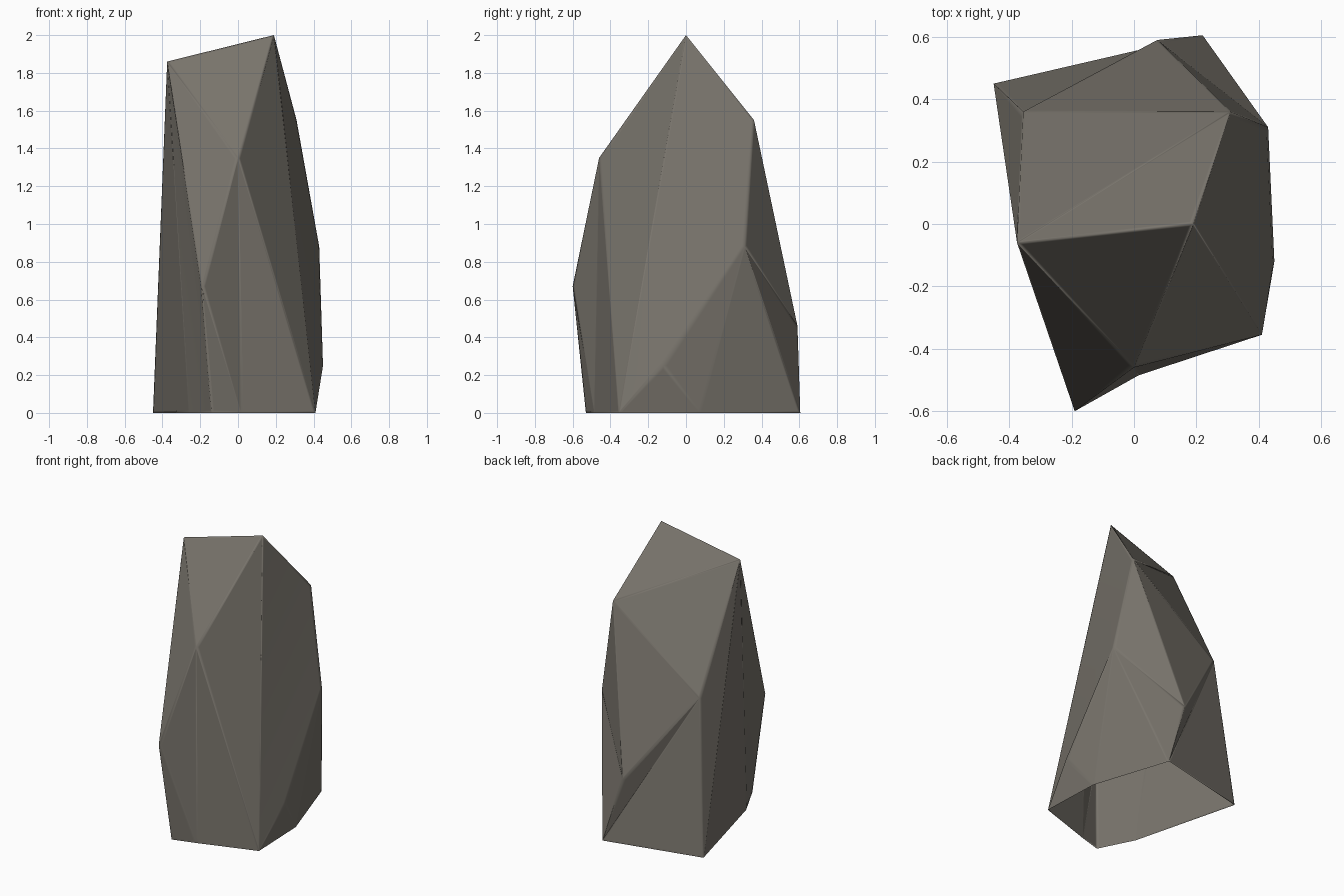
import bpy, bmesh

if "Cube" in bpy.data.objects:
    bpy.data.objects.remove(bpy.data.objects["Cube"])

# Corner points of the standing stone
P = {
    # crown
    'A': (0.19, 0.0, 2.0), 'B': (-0.375, -0.06, 1.86),
    'G': (0.31, 0.36, 1.55), 'I': (-0.355, 0.36, 1.05),
    # middle
    'C': (0.0, -0.46, 1.35), 'D': (-0.19, -0.60, 0.67),
    'H': (0.43, 0.31, 0.88), 'K': (0.45, -0.12, 0.25), 'M': (0.075, 0.59, 0.46),
    # foot
    'E': (-0.14, -0.53, 0), 'F': (0.41, -0.355, 0), 'N': (0.395, 0.07, 0),
    'L': (0.22, 0.605, 0), 'J': (-0.45, 0.45, 0), 'Q': (-0.26, -0.29, 0),
    'R': (0.015, -0.485, 0),
}

# Facets: crown, front, right, back, left (the underside is open)
FACETS = ("ABG BIG "
          "ACB BCD CDR DER CRF ACF "
          "AFKHG FNK KNH HNL HLM HMG "
          "GMI IML IJL "
          "BIJ BJQ BQED").split()

bm = bmesh.new()
verts = {k: bm.verts.new(co) for k, co in P.items()}
for f in FACETS:
    bm.faces.new([verts[c] for c in f])
bmesh.ops.recalc_face_normals(bm, faces=bm.faces)

# Narrow border round every facet, so smooth shading only softens the edges
bmesh.ops.inset_individual(bm, faces=bm.faces[:], thickness=0.02)
for f in bm.faces:
    f.smooth = True

mesh = bpy.data.meshes.new("standing_stone")
bm.to_mesh(mesh)
bm.free()

stone = bpy.data.materials.new("stone grey")
stone.diffuse_color = (0.19, 0.175, 0.15, 1)
stone.use_nodes = True
stone.node_tree.nodes["Principled BSDF"].inputs["Base Color"].default_value = stone.diffuse_color
mesh.materials.append(stone)

obj = bpy.data.objects.new("standing_stone", mesh)
bpy.context.collection.objects.link(obj)
